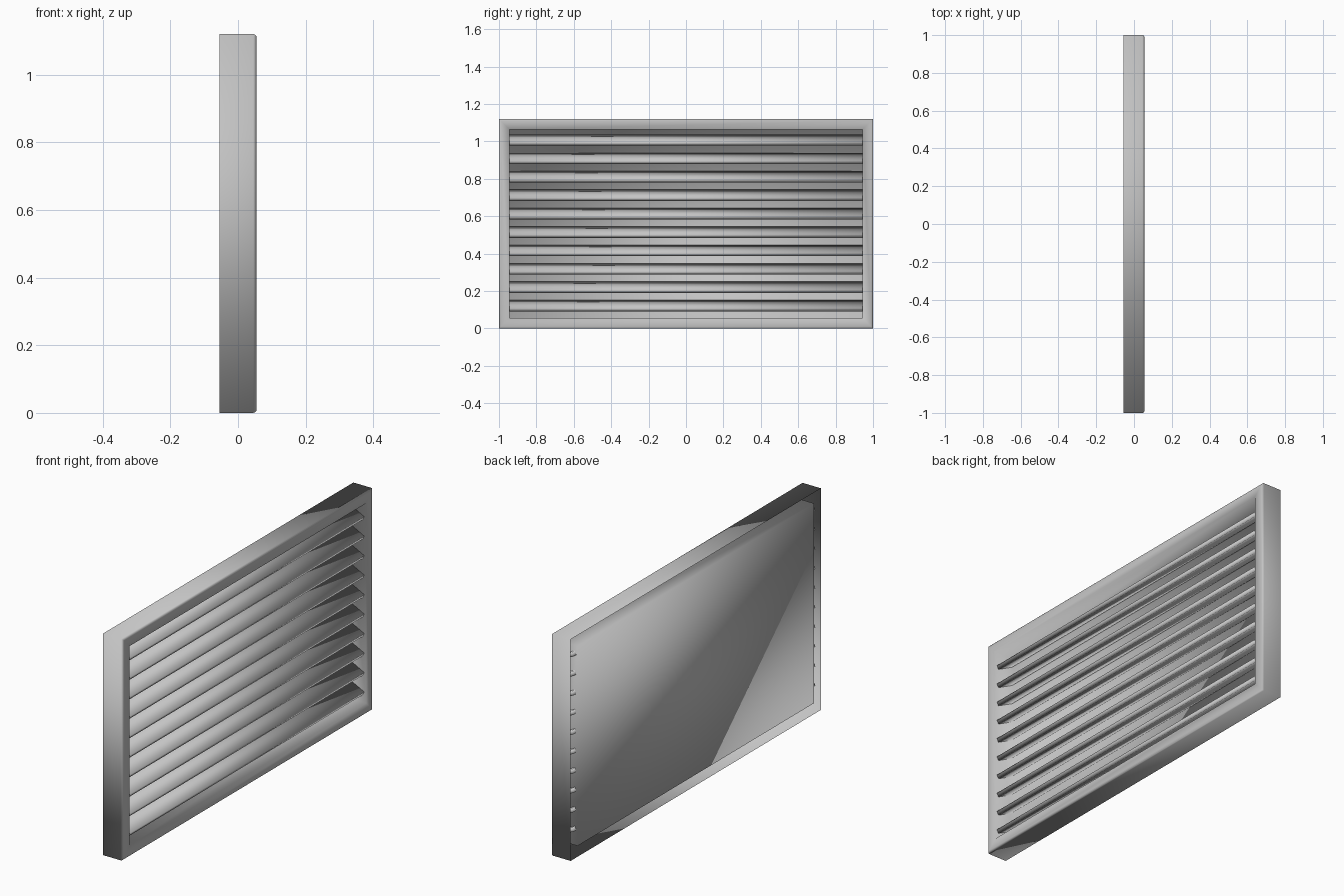
import bpy
import bmesh
import math
from mathutils import Matrix

cube = bpy.data.objects.get("Cube")
if cube:
    bpy.data.objects.remove(cube, do_unlink=True)

HALF_DEPTH, HALF_WIDTH, HEIGHT = 0.055, 1.0, 1.12
BORDER, EDGE = 0.055, 0.01
SLAT_COUNT, PITCH, FIRST_Z = 10, 0.0985, 0.121
SLAT_SIZE = (0.094, 1.93, 0.02)
SLAT_TILT = math.radians(27)

metal = bpy.data.materials.new("painted grey metal")
metal.use_nodes = True
grey = (0.55, 0.55, 0.55, 1)
metal.diffuse_color = grey
metal.node_tree.nodes["Principled BSDF"].inputs["Base Color"].default_value = grey


def finish(bm, name):
    """Turn a bmesh into a smooth-shaded object."""
    mesh = bpy.data.meshes.new(name)
    for face in bm.faces:
        face.smooth = True
    bm.to_mesh(mesh)
    bm.free()
    mesh.materials.append(metal)
    obj = bpy.data.objects.new(name, mesh)
    bpy.context.collection.objects.link(obj)
    return obj


def rectangle(bm, x, inset):
    """Rectangular loop of vertices, shrunk from the outer outline."""
    y, low, high = HALF_WIDTH - inset, inset, HEIGHT - inset
    return [bm.verts.new((x, *p)) for p in ((-y, low), (y, low), (y, high), (-y, high))]


# Open-backed frame shell: outer walls, rounded rim, front border, recessed tray
bm = bmesh.new()
arc = [i * math.pi / 6 for i in range(4)]
profile = [(-HALF_DEPTH, 0)]
profile += [(HALF_DEPTH - EDGE * (1 - math.sin(a)), EDGE * (1 - math.cos(a))) for a in arc]
profile += [(HALF_DEPTH, BORDER), (-HALF_DEPTH, BORDER)]
loops = [rectangle(bm, x, inset) for x, inset in profile]
for a, b in zip(loops, loops[1:]):
    for i in range(4):
        j = (i + 1) % 4
        bm.faces.new((a[i], a[j], b[j], b[i]))
bm.faces.new(loops[-1])
finish(bm, "frame_and_back_panel")

# Tilted slats, front edge low, ends reaching just through the tray sides
for n in range(SLAT_COUNT):
    bm = bmesh.new()
    place = (Matrix.Translation((-0.002, 0, FIRST_Z + n * PITCH))
             @ Matrix.Rotation(SLAT_TILT, 4, "Y")
             @ Matrix.Diagonal((*SLAT_SIZE, 1)))
    bmesh.ops.create_cube(bm, size=1, matrix=place)
    finish(bm, f"slat_{n + 1}")
